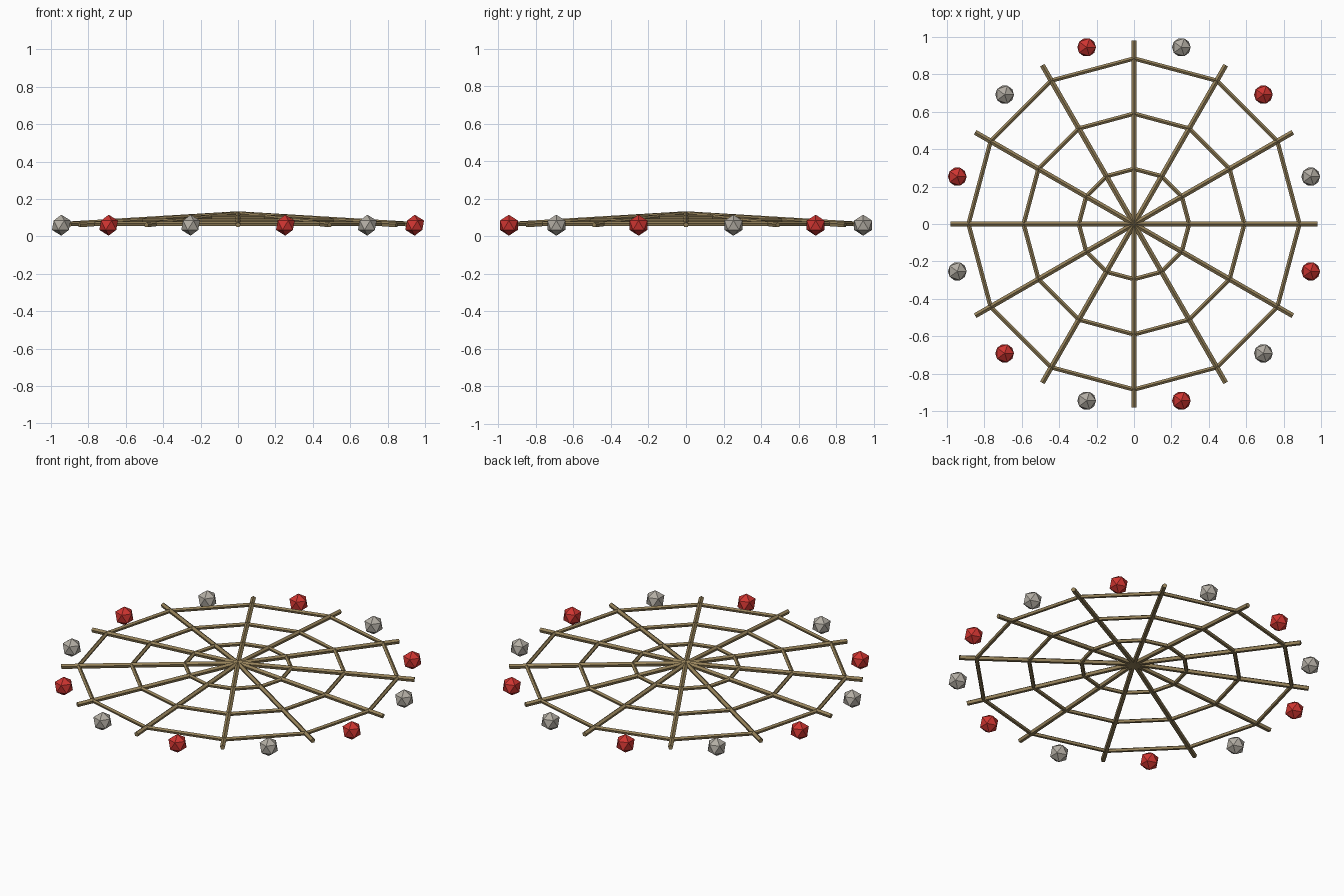
import bpy, bmesh
from math import cos, sin, tau, radians
from mathutils import Vector

if "Cube" in bpy.data.objects:
    bpy.data.objects.remove(bpy.data.objects["Cube"])

HUB_Z, TIP_Z, TIP_R = 0.12, 0.061, 0.98
COUNT = 12


def material(name, rgb):
    m = bpy.data.materials.new(name)
    m.diffuse_color = (*rgb, 1)
    m.use_nodes = True
    m.node_tree.nodes["Principled BSDF"].inputs["Base Color"].default_value = m.diffuse_color
    return m


cord = material("cord", (0.30, 0.22, 0.10))
red = material("red", (0.62, 0.035, 0.03))
stone = material("stone", (0.45, 0.42, 0.37))


def web_point(r, k):
    """Point on the shallow cone of the web."""
    a = tau * k / COUNT
    return Vector((r * cos(a), r * sin(a), HUB_Z + (TIP_Z - HUB_Z) * r / TIP_R))


def strand(bm, a, b, radius):
    """Five-sided rod from a to b."""
    d = b - a
    mat = d.to_track_quat('Z', 'Y').to_matrix().to_4x4()
    mat.translation = (a + b) / 2
    bmesh.ops.create_cone(bm, cap_ends=True, segments=5, radius1=radius,
                          radius2=radius, depth=d.length, matrix=mat)


def finish(bm, name, mat):
    me = bpy.data.meshes.new(name)
    bm.to_mesh(me)
    bm.free()
    me.materials.append(mat)
    ob = bpy.data.objects.new(name, me)
    bpy.context.collection.objects.link(ob)
    return ob


# Radial spokes
for k in range(COUNT):
    bm = bmesh.new()
    strand(bm, web_point(0, k), web_point(TIP_R, k), 0.0145)
    finish(bm, f"spoke_{k + 1}", cord)

# Three polygonal rings
for name, r in (("inner_ring", 0.295), ("middle_ring", 0.59), ("outer_ring", 0.885)):
    bm = bmesh.new()
    for k in range(COUNT):
        strand(bm, web_point(r, k), web_point(r, k + 1), 0.012)
    finish(bm, name, cord)

# Alternating grey and red faceted beads between the spoke tips
for k in range(COUNT):
    a = radians(15 + 30 * k)
    bm = bmesh.new()
    bmesh.ops.create_icosphere(bm, subdivisions=1, radius=0.056)
    ob = finish(bm, f"bead_{k + 1}", red if k % 2 else stone)
    ob.location = (0.978 * cos(a), 0.978 * sin(a), 0.06)
